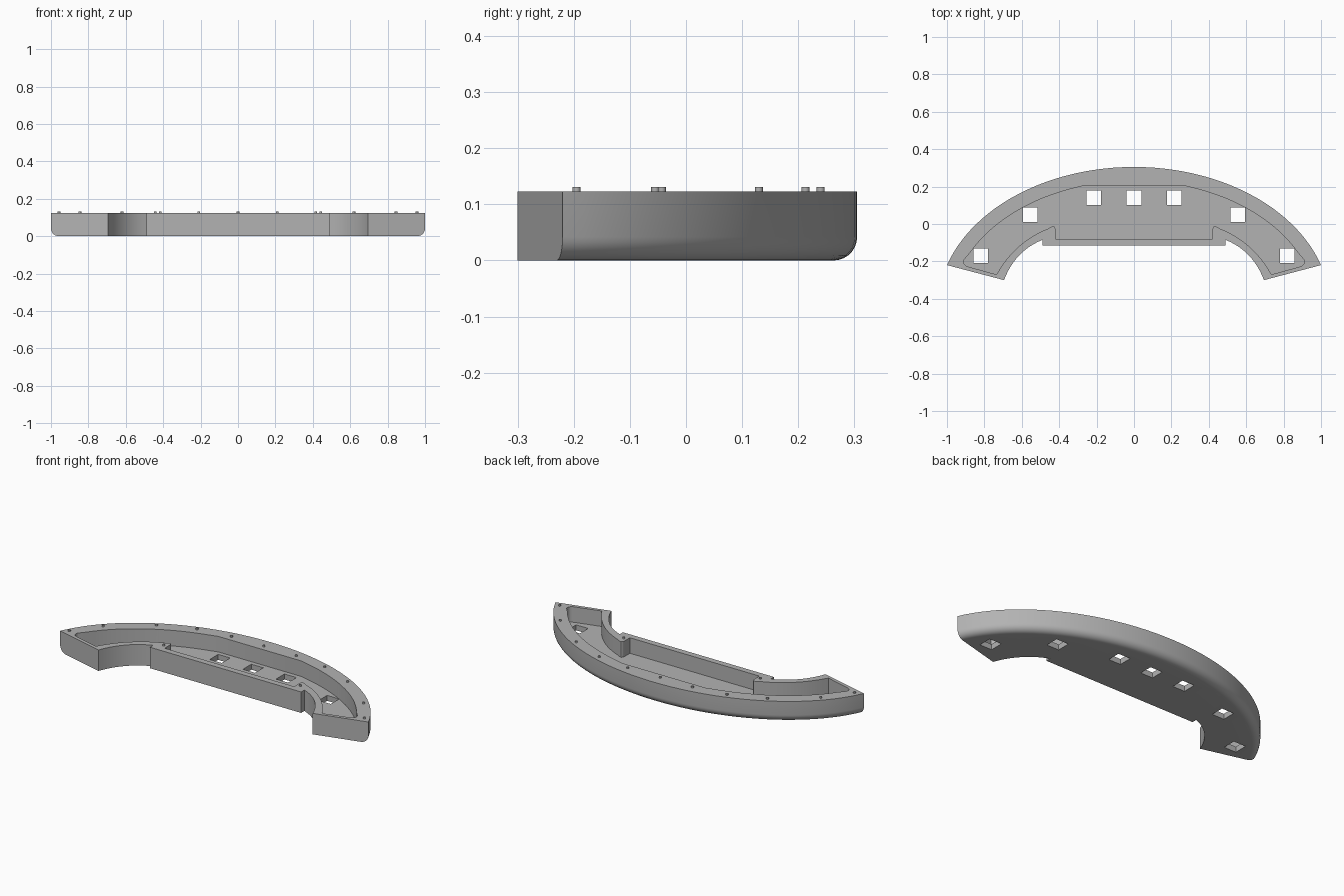
import bpy, bmesh, math
from mathutils import Vector

if "Cube" in bpy.data.objects:
    bpy.data.objects.remove(bpy.data.objects["Cube"])

TOP = 0.123       # rim height
FLOOR = 0.032     # tray floor height
A, B, PEAK = 1.05, 0.755, 0.305   # long curved side: ellipse radii and crest

grey = bpy.data.materials.new("plain_grey")
grey.use_nodes = True
grey.diffuse_color = (0.45, 0.45, 0.45, 1)
grey.node_tree.nodes["Principled BSDF"].inputs["Base Color"].default_value = (0.45, 0.45, 0.45, 1)


def curve(a, mid, b, n=12):
    """Smooth arc from a to b passing through mid."""
    a, mid, b = Vector(a), Vector(mid), Vector(b)
    c = 2 * mid - (a + b) / 2
    return [tuple(a * (1 - t) ** 2 + c * 2 * t * (1 - t) + b * t * t)
            for t in (i / n for i in range(n + 1))]


def rounded(a, corner, b, n=5):
    """Rounded corner from a to b."""
    mid = Vector(a) * 0.25 + Vector(corner) * 0.5 + Vector(b) * 0.25
    return curve(a, mid, b, n)


def crest(inset, n=24):
    """Right half of the long curved side, from the middle to the tip."""
    pts = []
    for i in range(n + 1):
        t = math.asin(1 / A) * i / n
        p = Vector((A * math.sin(t), PEAK - B + B * math.cos(t)))
        normal = Vector((B * math.sin(t), A * math.cos(t))).normalized()
        pts.append(tuple(p - normal * inset))
    return pts


def mirrored(half):
    """Close a right-half outline by mirroring it across x = 0."""
    return half + [(-x, y) for x, y in reversed(half) if x > 1e-5]


def prism(name, outline, z0, z1, round_edge=None):
    bm = bmesh.new()
    base = bm.faces.new([bm.verts.new((x, y, z0)) for x, y in outline])
    ext = bmesh.ops.extrude_face_region(bm, geom=[base], use_keep_orig=True)
    bmesh.ops.translate(bm, vec=(0, 0, z1 - z0),
                        verts=[g for g in ext["geom"] if isinstance(g, bmesh.types.BMVert)])
    bmesh.ops.recalc_face_normals(bm, faces=bm.faces)
    if round_edge:
        edges = [e for e in bm.edges if round_edge(e)]
        bmesh.ops.bevel(bm, geom=edges, offset=0.042, segments=7, profile=0.5, affect='EDGES')
    mesh = bpy.data.meshes.new(name)
    bm.to_mesh(mesh)
    bm.free()
    mesh.materials.append(grey)
    obj = bpy.data.objects.new(name, mesh)
    bpy.context.collection.objects.link(obj)
    return obj


def on_lower_crest(e):
    """Bottom edges that follow the long curved side."""
    for v in e.verts:
        x, y, z = v.co
        if z > 0.001 or abs(y - (PEAK - B + B * math.sqrt(max(0, 1 - (x / A) ** 2)))) > 0.002:
            return False
    return True


# Tray body: curved back, slanted ends, concave arches, straight front wall
outer = crest(0)
outer += curve((0.695, -0.30), (0.614, -0.168), (0.49, -0.085))
outer += [(0.49, -0.115)]
tray = prism("tray_body", mirrored(outer), 0, TOP, on_lower_crest)

# Cavity following the walls, with a flat middle at the back
inner = [(0, 0.205), (0.27, 0.205)]
inner += [p for p in crest(0.075) if p[0] > 0.29 and p[1] < 0.205 and p[1] > -0.165]
inner += rounded((0.908, -0.19), (0.918, -0.222), (0.88, -0.23))
inner += curve((0.735, -0.27), (0.617, -0.121), (0.46, -0.025))
inner += rounded((0.445, -0.016), (0.42, -0.002), (0.42, -0.035))
inner += [(0.42, -0.08)]
cutters = [prism("cavity_cutter", mirrored(inner), FLOOR, TOP + 0.1)]

# Square openings through the floor
openings = [(0, 0.14)]
for x, y in ((0.215, 0.14), (0.555, 0.05), (0.82, -0.17)):
    openings += [(x, y), (-x, y)]
h = 0.039
for x, y in openings:
    square = [(x - h, y - h), (x + h, y - h), (x + h, y + h), (x - h, y + h)]
    cutters.append(prism("opening_cutter", square, -0.1, FLOOR + 0.03))

bpy.context.view_layer.objects.active = tray
for cutter in cutters:
    cutter.hide_render = True
    mod = tray.modifiers.new("cut", 'BOOLEAN')
    mod.operation = 'DIFFERENCE'
    mod.solver = 'EXACT'
    mod.object = cutter
    bpy.ops.object.modifier_apply(modifier=mod.name)
    bpy.data.objects.remove(cutter)

# Small locating pegs on the rim
pegs = [(0, 0.24)]
for x, y in ((0.21, 0.24), (0.415, 0.213), (0.62, 0.13),
             (0.845, -0.043), (0.957, -0.195), (0.443, -0.055)):
    pegs += [(x, y), (-x, y)]
parts = [tray]
for x, y in pegs:
    ring = [(x + 0.007 * math.cos(k * math.pi / 8), y + 0.007 * math.sin(k * math.pi / 8))
            for k in range(16)]
    parts.append(prism("rim_peg", ring, TOP - 0.01, TOP + 0.008))

# Smooth curves, crisp corners
bpy.ops.object.select_all(action='DESELECT')
for obj in parts:
    obj.select_set(True)
bpy.ops.object.shade_smooth_by_angle(angle=math.radians(30))
